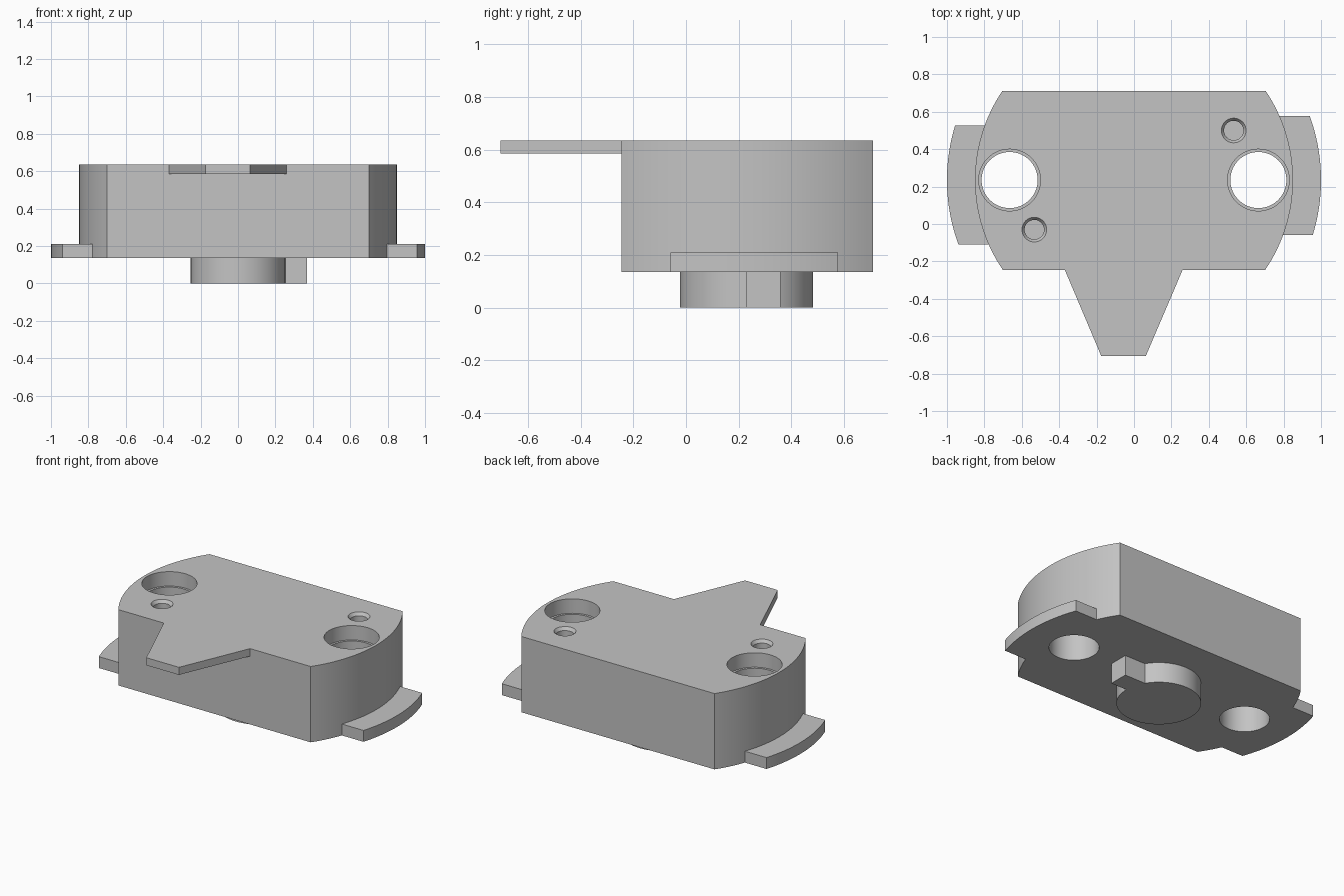
import bpy
import bmesh
from math import asin, cos, pi, radians, sin, sqrt

if "Cube" in bpy.data.objects:
    bpy.data.objects.remove(bpy.data.objects["Cube"], do_unlink=True)

CY = 0.235                  # shared centre of all round outlines
BASE, TOP = 0.135, 0.635    # underside and top of the body
BACK, FRONT = 0.71, -0.245

grey = bpy.data.materials.new("plain grey")
grey.use_nodes = True
grey.diffuse_color = (0.55, 0.55, 0.55, 1)
grey.node_tree.nodes["Principled BSDF"].inputs["Base Color"].default_value = (0.55, 0.55, 0.55, 1)


def finish(name, bm):
    bmesh.ops.recalc_face_normals(bm, faces=bm.faces)
    mesh = bpy.data.meshes.new(name)
    bm.to_mesh(mesh)
    bm.free()
    mesh.materials.append(grey)
    obj = bpy.data.objects.new(name, mesh)
    bpy.context.collection.objects.link(obj)
    return obj


def smooth(obj):
    bpy.ops.object.select_all(action="DESELECT")
    obj.select_set(True)
    bpy.context.view_layer.objects.active = obj
    bpy.ops.object.shade_smooth_by_angle(angle=radians(30))


def prism(name, outline, z0, z1):
    """Extrude a flat outline from z0 up to z1."""
    bm = bmesh.new()
    face = bm.faces.new([bm.verts.new((x, y, z0)) for x, y in outline])
    new = bmesh.ops.extrude_face_region(bm, geom=[face])["geom"]
    verts = [v for v in new if isinstance(v, bmesh.types.BMVert)]
    bmesh.ops.translate(bm, verts=verts, vec=(0, 0, z1 - z0))
    return finish(name, bm)


def lathe(name, x, y, profile, steps=64):
    """Stack rings of (radius, height) and cap both ends."""
    bm = bmesh.new()
    rings = [[bm.verts.new((x + r * cos(2 * pi * i / steps), y + r * sin(2 * pi * i / steps), z))
              for i in range(steps)] for r, z in profile]
    for a, b in zip(rings, rings[1:]):
        for i in range(steps):
            j = (i + 1) % steps
            bm.faces.new((a[i], a[j], b[j], b[i]))
    bm.faces.new(rings[0])
    bm.faces.new(rings[-1])
    return finish(name, bm)


def side_arc(r, y0, y1, side, steps=32):
    """Arc about the shared centre between two y values, on the +x or -x side."""
    a0, a1 = asin((y0 - CY) / r), asin((y1 - CY) / r)
    angles = [a0 + (a1 - a0) * i / steps for i in range(steps + 1)]
    return [(side * r * cos(a), CY + r * sin(a)) for a in angles]


# Main body with rounded ends
body = prism("body", side_arc(0.85, FRONT, BACK, 1) + side_arc(0.85, BACK, FRONT, -1), BASE, TOP)

# Stepped mounting bores and countersunk blind holes
cutters = []
for side in (-1, 1):
    cutters.append(lathe("bore_cutter", side * 0.665, CY,
                         [(0.15, 0), (0.15, 0.54), (0.165, 0.54), (0.165, 0.7)]))
    cutters.append(lathe("small_hole_cutter", side * 0.533, CY + side * 0.265,
                         [(0.052, 0.54), (0.052, 0.615), (0.066, TOP), (0.066, 0.7)], 40))
for cutter in cutters:
    mod = body.modifiers.new("cut", "BOOLEAN")
    mod.operation = "DIFFERENCE"
    mod.solver = "EXACT"
    mod.object = cutter
bpy.context.view_layer.update()
cut_mesh = bpy.data.meshes.new_from_object(body.evaluated_get(bpy.context.evaluated_depsgraph_get()))
body.modifiers.clear()
body.data = cut_mesh
for cutter in cutters:
    bpy.data.objects.remove(cutter, do_unlink=True)
smooth(body)

# Curved flanges at the foot of each end
for name, side, y0, y1 in (("left_flange", 1, -0.058, 0.578), ("right_flange", -1, -0.11, 0.527)):
    outline = side_arc(1.0, y0, y1, side) + side_arc(0.845, y1, y0, side)
    smooth(prism(name, outline, BASE, 0.21))

# Tapered pointer tab flush with the top
prism("pointer_tab", [(-0.37, FRONT), (-0.175, -0.706), (0.063, -0.706), (0.26, FRONT)], 0.585, TOP)

# Round boss underneath and its key
smooth(lathe("boss", 0, 0.23, [(0.253, 0), (0.253, BASE)]))
inner = sqrt(0.253 ** 2 - 0.13 ** 2) - 0.01
prism("boss_key", [(inner, 0.23), (0.37, 0.23), (0.37, 0.36), (inner, 0.36)], 0, BASE)
